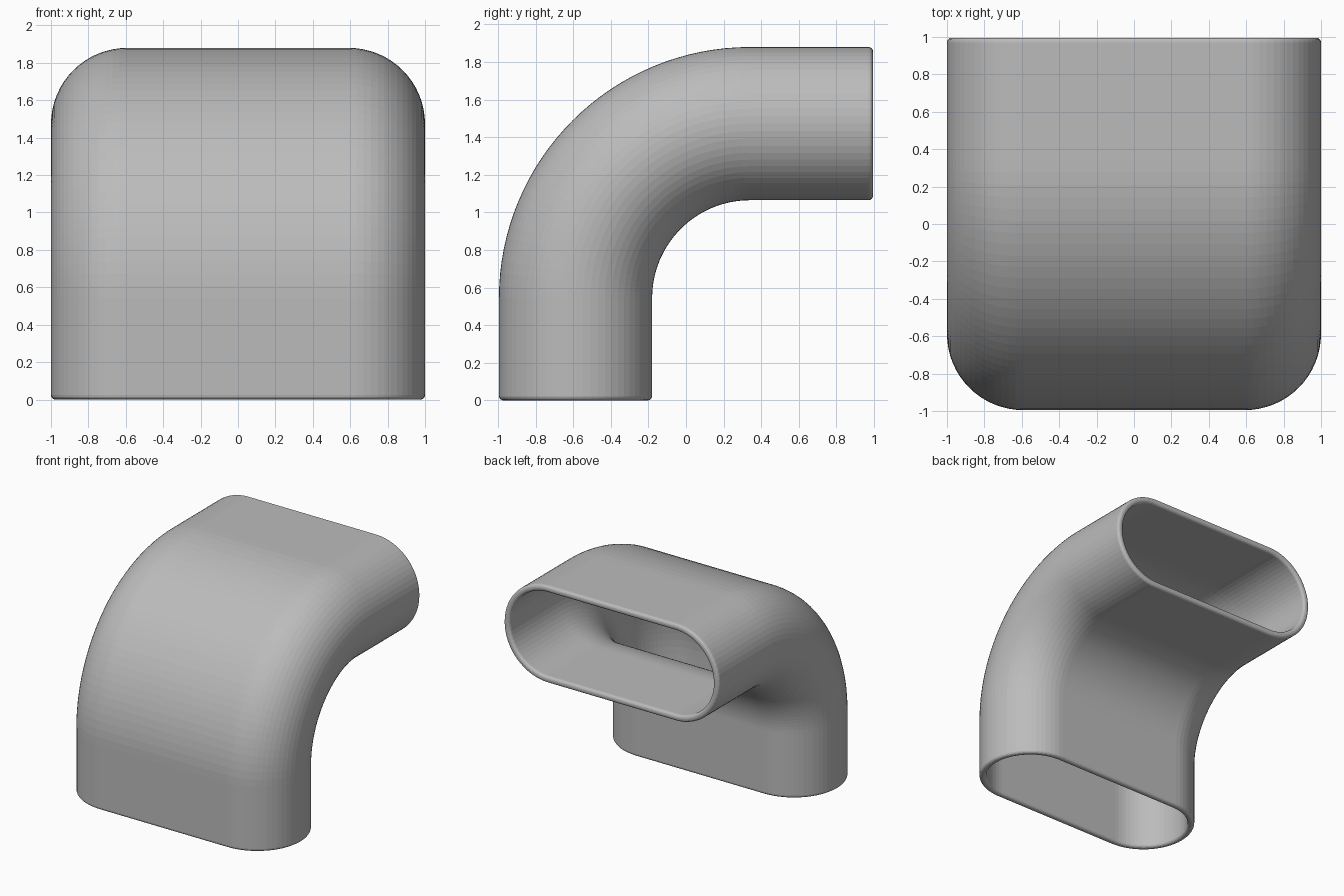
import bpy, bmesh, math
from mathutils import Vector

if "Cube" in bpy.data.objects:
    bpy.data.objects.remove(bpy.data.objects["Cube"])

# Dimensions
HALF_W, HALF_D = 1.0, 0.4075      # stadium cross-section
BEND_Y, BEND_Z, BEND_R = 0.34, 0.545, 0.9275
END_Y = 0.995                     # rear opening
WALL, RIM = 0.055, 0.024          # wall thickness, rim rounding
BEND_SEGS, CORNER_SEGS, RIM_SEGS = 32, 16, 4


def station(inset_end, which):
    """Centre and outward-side direction for a straight end of the path."""
    if which == "bottom":
        return Vector((0, BEND_Y - BEND_R, inset_end)), Vector((0, -1, 0))
    return Vector((0, END_Y - inset_end, BEND_Z + BEND_R)), Vector((0, 0, 1))


def bend_station(t):
    d = Vector((0, -math.cos(t), math.sin(t)))
    return Vector((0, BEND_Y, BEND_Z)) + d * BEND_R, d


def stadium(inset):
    r = HALF_D - inset
    cx = HALF_W - HALF_D
    pts = []
    for side in (0, 1):
        for i in range(2 * CORNER_SEGS + 1):
            a = -math.pi / 2 + side * math.pi + math.pi * i / (2 * CORNER_SEGS)
            pts.append(((cx if side == 0 else -cx) + r * math.cos(a), r * math.sin(a)))
    return pts


# Rows run up the outside, over the rear rim, back down inside, round the bottom rim
bend = [bend_station(math.pi / 2 * i / BEND_SEGS) for i in range(BEND_SEGS + 1)]
quarter = [math.pi / 2 * i / RIM_SEGS for i in range(RIM_SEGS + 1)]
rim = [(RIM * (1 - math.cos(a)), RIM * (1 - math.sin(a))) for a in quarter]
rim += [(WALL - i, e) for i, e in reversed(rim)]
rows = [(s, 0) for s in bend]
rows += [(station(e, "rear"), i) for i, e in rim]
rows += [(s, WALL) for s in reversed(bend)]
rows += [(station(e, "bottom"), i) for i, e in reversed(rim)]

bm = bmesh.new()
rings = []
for (centre, side), inset in rows:
    rings.append([bm.verts.new(centre + Vector((x, 0, 0)) + side * v)
                  for x, v in stadium(inset)])
for k, ring in enumerate(rings):
    nxt = rings[(k + 1) % len(rings)]
    for j in range(len(ring)):
        m = (j + 1) % len(ring)
        bm.faces.new((ring[j], ring[m], nxt[m], nxt[j]))
bmesh.ops.recalc_face_normals(bm, faces=bm.faces)

# Flat oval duct elbow
mesh = bpy.data.meshes.new("duct_elbow")
bm.to_mesh(mesh)
bm.free()
duct = bpy.data.objects.new("duct_elbow", mesh)
bpy.context.collection.objects.link(duct)

grey = bpy.data.materials.new("light grey plastic")
grey.diffuse_color = (0.5, 0.5, 0.5, 1)
grey.use_nodes = True
grey.node_tree.nodes["Principled BSDF"].inputs["Base Color"].default_value = grey.diffuse_color
mesh.materials.append(grey)
